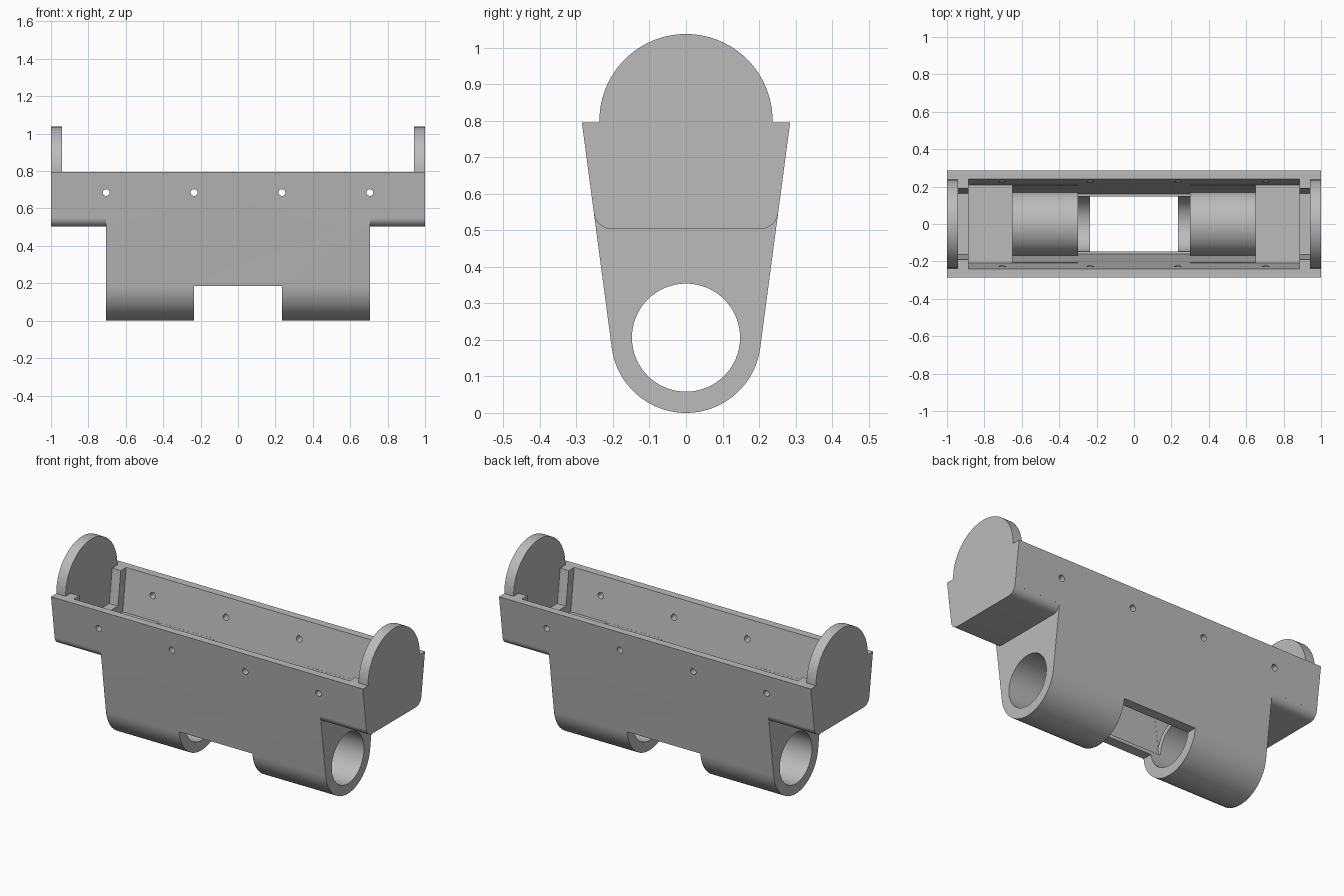
import bpy, bmesh, math

if "Cube" in bpy.data.objects:
    bpy.data.objects.remove(bpy.data.objects["Cube"])

grey = bpy.data.materials.new("plain grey")
grey.use_nodes = True
grey.diffuse_color = (0.5, 0.5, 0.5, 1)
grey.node_tree.nodes["Principled BSDF"].inputs["Base Color"].default_value = (0.5, 0.5, 0.5, 1)

RIM, SLOPE, AXIS = 0.795, 0.133, 0.206
BORE, SLEEVE = 0.148, 0.175
TILT = -math.degrees(math.atan(SLOPE))


def arc(cy, cz, r, a0, a1, n):
    """Points of an arc in the y-z plane, angles in degrees."""
    angles = [math.radians(a0 + (a1 - a0) * i / n) for i in range(n + 1)]
    return [(cy + r * math.cos(a), cz + r * math.sin(a)) for a in angles]


def prism(name, points, start, end, axis="x"):
    """Extrude a closed profile along x (profile y, z) or y (profile x, z)."""
    bm = bmesh.new()
    place = (lambda u, v, w: (w, u, v)) if axis == "x" else (lambda u, v, w: (u, w, v))
    near = [bm.verts.new(place(u, v, start)) for u, v in points]
    far = [bm.verts.new(place(u, v, end)) for u, v in points]
    bm.faces.new(near)
    bm.faces.new(far)
    for i in range(len(points)):
        j = (i + 1) % len(points)
        bm.faces.new((near[i], near[j], far[j], far[i]))
    bmesh.ops.recalc_face_normals(bm, faces=bm.faces)
    mesh = bpy.data.meshes.new(name)
    bm.to_mesh(mesh)
    bm.free()
    mesh.materials.append(grey)
    obj = bpy.data.objects.new(name, mesh)
    bpy.context.collection.objects.link(obj)
    return obj


def select(obj):
    bpy.ops.object.select_all(action="DESELECT")
    obj.select_set(True)
    bpy.context.view_layer.objects.active = obj


def cut(target, cutter):
    select(target)
    mod = target.modifiers.new("cut", "BOOLEAN")
    mod.operation, mod.solver, mod.object = "DIFFERENCE", "EXACT", cutter
    bpy.ops.object.modifier_apply(modifier=mod.name)
    bpy.data.objects.remove(cutter)


def trough(half_top, floor):
    """Open trough profile with sloping sides that runs past the rim."""
    lid = RIM + 0.1
    low = half_top - SLOPE * (RIM - floor)
    high = half_top + SLOPE * (lid - RIM)
    return [(-low, floor), (low, floor), (high, lid), (-high, lid)]


# Housing: tapered body with a rounded underside
outline = [(-0.285, RIM)] + arc(0, 0.205, 0.205, 180 - TILT, 360 + TILT, 48) + [(0.285, RIM)]
housing = prism("housing", outline, -1, 1)

# Undercut below both end wings, leaving rounded lower edges
wing_floor, fillet = 0.503, 0.05
centre_z = wing_floor + fillet
centre_y = 0.285 - SLOPE * (RIM - centre_z) - fillet / math.cos(math.radians(TILT))
right = arc(centre_y, centre_z, fillet, TILT, -90, 10)
left = [(-y, z) for y, z in reversed(right)]
edge_z = right[0][1]
below = [(-0.4, -0.1), (0.4, -0.1), (0.4, edge_z)] + right + left + [(-0.4, edge_z)]
for side in (-1, 1):
    cut(housing, prism("wing_cutter", below, side * 0.705, side * 1.1))

# Upper cavity, end opening inside the ribs, and the space above the sleeves
cut(housing, prism("cavity_cutter", trough(0.24, 0.55), -0.885, 0.885))
cut(housing, prism("rib_cutter", trough(0.19, 0.6), -0.94, 0.94))
lid = trough(0.24, 0.6)[2:]
cut(housing, prism("sleeve_cutter", arc(0, AXIS, SLEEVE, 163, 17, 40) + lid, -0.65, 0.65))
cut(housing, prism("centre_cutter", trough(0.24, AXIS), -0.3, 0.3))

# Bore along the length and the notch in the underside
cut(housing, prism("bore_cutter", arc(0, AXIS, BORE, 0, 354.375, 63), -0.8, 0.8))
notch = [(-0.235, -0.1), (0.235, -0.1), (0.235, 0.185), (-0.235, 0.185)]
cut(housing, prism("notch_cutter", notch, -0.4, 0.4, "y"))

# Row of screw holes through both walls
for x in (-0.705, -0.235, 0.235, 0.705):
    cut(housing, prism("hole_cutter", arc(x, 0.685, 0.018, 0, 345, 23), -0.4, 0.4, "y"))

# Round end plates standing above the rim
plates = []
for side, name in ((-1, "right_end_plate"), (1, "left_end_plate")):
    dome = [(0.237, RIM)] + arc(0, 0.8, 0.237, 0, 180, 48) + [(-0.237, RIM)]
    plates.append(prism(name, dome, side * 0.94, side))

for obj in [housing] + plates:
    select(obj)
    bpy.ops.object.shade_smooth_by_angle(angle=math.radians(25))
